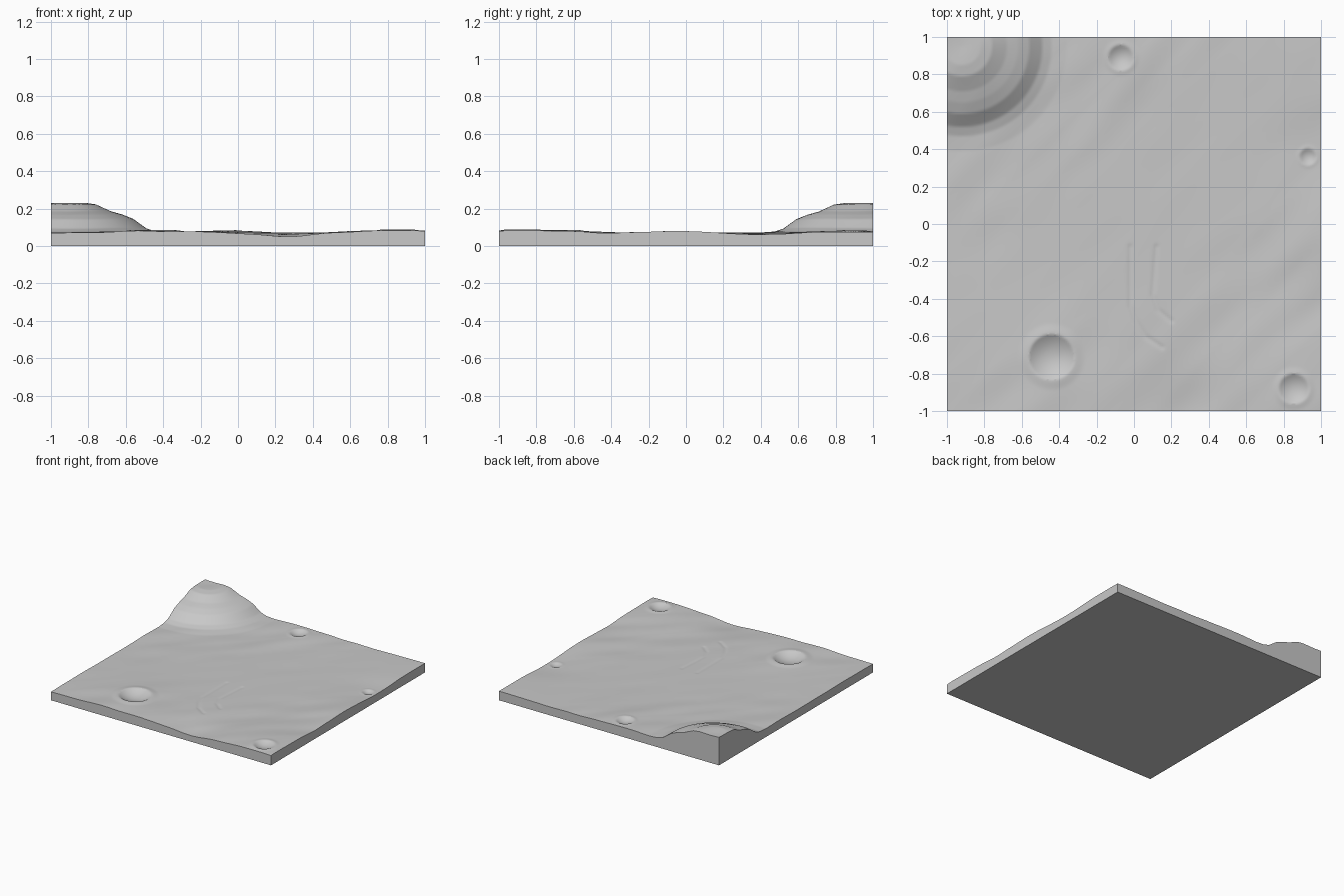
import bpy
import bmesh
from math import exp, hypot
from mathutils import Vector, noise

if "Cube" in bpy.data.objects:
    bpy.data.objects.remove(bpy.data.objects["Cube"], do_unlink=True)

CELLS = 200
BASE = 0.07

# Broad swells: x, y, height, spread
SWELLS = [(-0.45, -0.8, 0.011, 0.35), (0.28, -1, -0.018, 0.2),
          (0.85, -0.85, 0.016, 0.3), (1, 0.38, -0.01, 0.2),
          (-0.1, 0.9, 0.009, 0.25), (1, 0, 0.01, 0.22), (1, 0.9, 0.006, 0.3)]
# Craters: x, y, radius
CRATERS = [(-0.44, -0.71, 0.122), (0.855, -0.88, 0.08),
           (-0.07, 0.89, 0.068), (0.93, 0.36, 0.045)]
# Terraced hill: radius, height above the plain
HILL_CENTRE = (-0.92, 0.95)
HILL = [(0, 0.157), (0.1, 0.16), (0.16, 0.152), (0.24, 0.115), (0.3, 0.098),
        (0.36, 0.075), (0.43, 0.025), (0.48, 0.008), (0.56, 0)]
# Shallow wheel tracks
TRACKS = [[(-0.02, -0.12), (-0.02, -0.44), (0.01, -0.52), (0.06, -0.6), (0.15, -0.66)],
          [(0.12, -0.12), (0.1, -0.38), (0.13, -0.46), (0.2, -0.52)]]


def smooth(t):
    t = min(max(t, 0), 1)
    return t * t * (3 - 2 * t)


def hill_height(x, y):
    r = hypot(x - HILL_CENTRE[0], y - HILL_CENTRE[1])
    for (r0, h0), (r1, h1) in zip(HILL, HILL[1:]):
        if r <= r1:
            return h0 + (h1 - h0) * (r - r0) / (r1 - r0)
    return 0


def track_distance(x, y):
    best = 1
    p = Vector((x, y))
    for path in TRACKS:
        for a, b in zip(path, path[1:]):
            a, b = Vector(a), Vector(b)
            t = min(max((p - a).dot(b - a) / (b - a).length_squared, 0), 1)
            best = min(best, (p - a.lerp(b, t)).length)
    return best


def ground_height(x, y):
    z = BASE + sum(h * exp(-((x - cx) ** 2 + (y - cy) ** 2) / s ** 2)
                   for cx, cy, h, s in SWELLS)
    # Diagonal ripples, calmer across the middle
    calm = 0.25 + 0.75 * smooth(max(abs(x - y) - 0.2, -0.2 - y) / 0.6)
    z += 0.006 * calm * noise.noise(Vector(((x - y) * 4.5, (x + y) * 1.6, 3)))
    z += hill_height(x, y)
    if -0.2 < x < 0.3 and -0.8 < y < 0:
        z -= 0.004 * exp(-(track_distance(x, y) / 0.011) ** 2)
    # Bowls with a low raised lip
    for cx, cy, radius in CRATERS:
        d = hypot(x - cx, y - cy) / radius
        if d < 1:
            z -= 0.32 * radius * (1 - d * d) - 0.05 * radius
        elif d < 1.5:
            z += 0.05 * radius * (1 - smooth((d - 1) / 0.5))
    return z


# Terrain slab
bm = bmesh.new()
bmesh.ops.create_grid(bm, x_segments=CELLS, y_segments=CELLS, size=1)
for v in bm.verts:
    v.co.z = ground_height(v.co.x, v.co.y)
rim = [e for e in bm.edges if e.is_boundary]
skirt = bmesh.ops.extrude_edge_only(bm, edges=rim)["geom"]
for v in skirt:
    if isinstance(v, bmesh.types.BMVert):
        v.co.z = 0
# Flat underside
bottom = [e for e in bm.edges if e.is_boundary]
bmesh.ops.contextual_create(bm, geom=bottom)
bmesh.ops.recalc_face_normals(bm, faces=bm.faces)

mesh = bpy.data.meshes.new("terrain_slab")
bm.to_mesh(mesh)
bm.free()
terrain = bpy.data.objects.new("terrain_slab", mesh)
bpy.context.collection.objects.link(terrain)

# Stone colour
stone = bpy.data.materials.new("grey_stone")
stone.use_nodes = True
colour = (0.58, 0.58, 0.58, 1)
stone.diffuse_color = colour
stone.node_tree.nodes["Principled BSDF"].inputs["Base Color"].default_value = colour
mesh.materials.append(stone)

bpy.context.view_layer.objects.active = terrain
terrain.select_set(True)
bpy.ops.object.shade_smooth_by_angle(angle=0.5)
